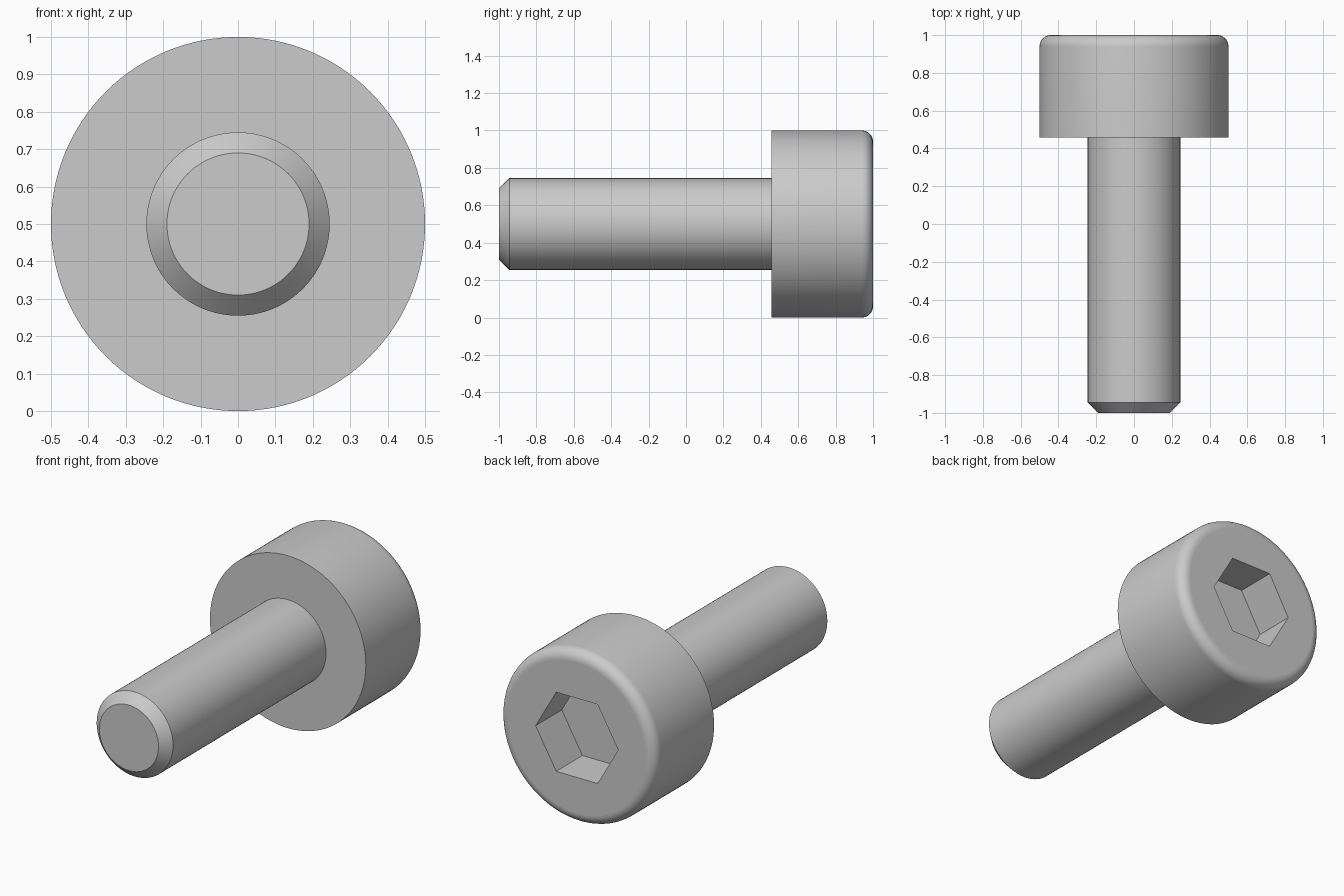
import bpy, bmesh, math

if "Cube" in bpy.data.objects:
    bpy.data.objects.remove(bpy.data.objects["Cube"])

SEG = 128      # sides of the turned body
CZ = 0.5       # height of the screw axis

steel = bpy.data.materials.new("steel grey")
steel.diffuse_color = (0.6, 0.6, 0.6, 1)
steel.use_nodes = True
steel.node_tree.nodes["Principled BSDF"].inputs["Base Color"].default_value = steel.diffuse_color


def lathe(name, profile, sides):
    """Turn (radius, y) points into a closed solid around the y axis."""
    bm = bmesh.new()
    rings = []
    for r, y in profile:
        ring = []
        for i in range(sides):
            a = 2 * math.pi * i / sides
            ring.append(bm.verts.new((r * math.cos(a), y, CZ + r * math.sin(a))))
        rings.append(ring)
    for lo, hi in zip(rings, rings[1:]):
        for i in range(sides):
            j = (i + 1) % sides
            bm.faces.new((lo[i], lo[j], hi[j], hi[i]))
    bm.faces.new(rings[0])
    bm.faces.new(rings[-1])
    bmesh.ops.recalc_face_normals(bm, faces=bm.faces)
    mesh = bpy.data.meshes.new(name)
    bm.to_mesh(mesh)
    bm.free()
    mesh.materials.append(steel)
    obj = bpy.data.objects.new(name, mesh)
    bpy.context.collection.objects.link(obj)
    return obj


# Body: chamfered tip, plain shank, cylindrical head with rounded rim
tip_r, shank_r, head_r, under, fillet = 0.19, 0.245, 0.5, 0.457, 0.06
profile = [(tip_r, -1), (shank_r, -0.945), (shank_r, under), (head_r, under)]
for k in range(11):
    a = math.pi / 2 * k / 10
    profile.append((head_r - fillet + fillet * math.cos(a),
                    1 - fillet + fillet * math.sin(a)))
screw = lathe("socket_head_screw", profile, SEG)

# Hexagonal socket sunk into the head, corners pointing along x
cutter = lathe("hex_socket_cutter", [(0.265, 0.76), (0.265, 1.1)], 6)
cutter.hide_render = True
mod = screw.modifiers.new("hex_socket", 'BOOLEAN')
mod.operation = 'DIFFERENCE'
mod.solver = 'EXACT'
mod.object = cutter
bpy.context.view_layer.objects.active = screw
screw.select_set(True)
cutter.select_set(False)
bpy.ops.object.modifier_apply(modifier=mod.name)
bpy.data.objects.remove(cutter)

# Smooth round walls, crisp edges, flat end faces
bpy.ops.object.shade_smooth_by_angle(angle=math.radians(25))
for f in screw.data.polygons:
    if abs(f.normal.y) > 0.999:
        f.use_smooth = False
